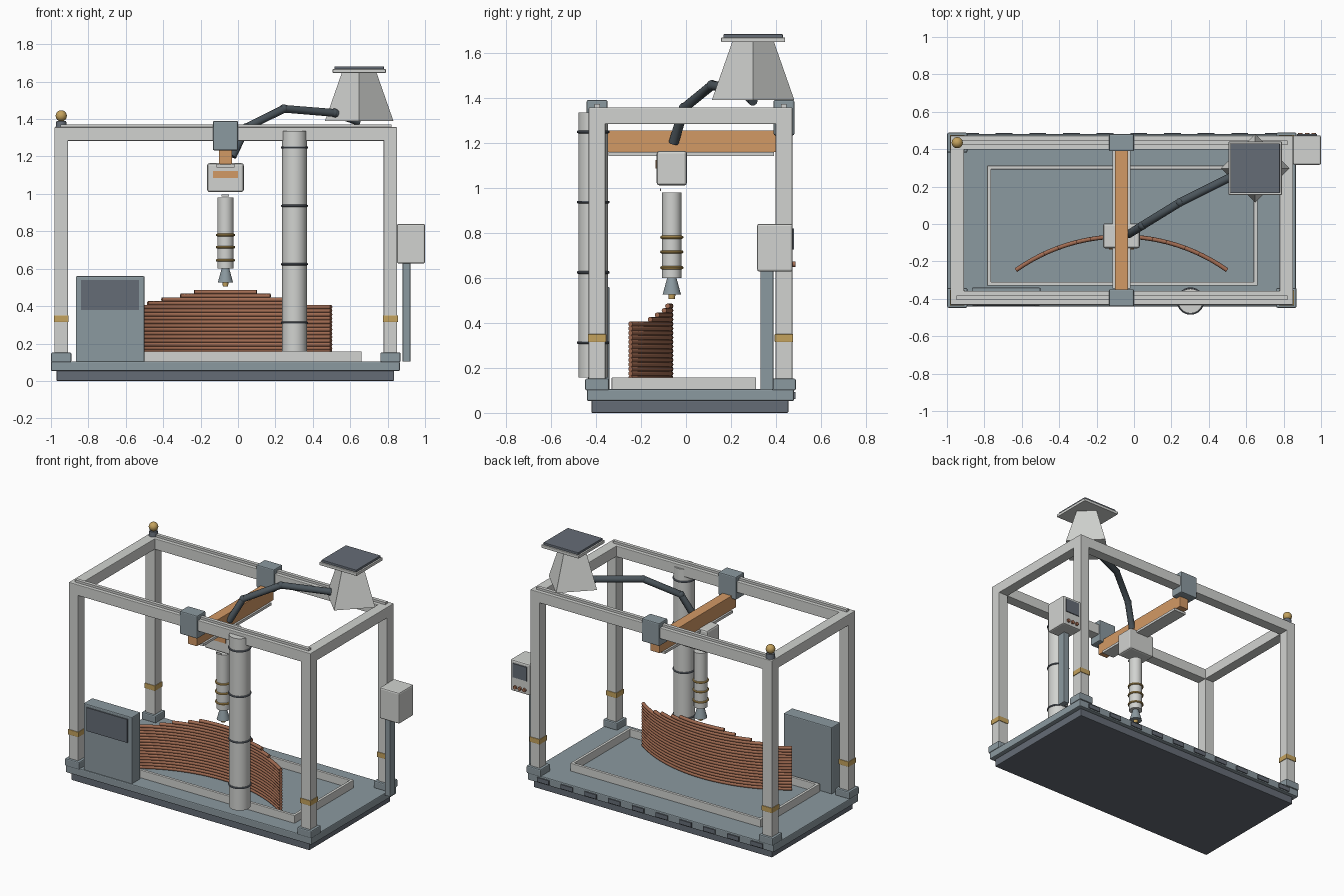
import bpy, bmesh, math
from mathutils import Vector

cube = bpy.data.objects.get("Cube")
if cube:
    bpy.data.objects.remove(cube, do_unlink=True)


def material(name, rgb):
    m = bpy.data.materials.new(name)
    m.use_nodes = True
    m.diffuse_color = (*rgb, 1)
    bsdf = m.node_tree.nodes["Principled BSDF"]
    bsdf.inputs["Base Color"].default_value = (*rgb, 1)
    bsdf.inputs["Roughness"].default_value = 0.6
    return m


PALE = material("pale grey paint", (0.64, 0.65, 0.63))
STEEL = material("blue grey steel", (0.26, 0.32, 0.35))
DARK = material("dark grey", (0.13, 0.15, 0.18))
HOSE = material("hose rubber", (0.07, 0.09, 0.105))
ORANGE = material("orange beam", (0.65, 0.32, 0.13))
GOLD = material("brass yellow", (0.55, 0.36, 0.11))
CLAY = material("printed clay", (0.36, 0.15, 0.085))


def make(name, bm, mat, smooth=False):
    bmesh.ops.recalc_face_normals(bm, faces=bm.faces)
    me = bpy.data.meshes.new(name)
    bm.to_mesh(me)
    bm.free()
    me.materials.append(mat)
    ob = bpy.data.objects.new(name, me)
    bpy.context.collection.objects.link(ob)
    if smooth:
        bpy.ops.object.select_all(action="DESELECT")
        ob.select_set(True)
        bpy.context.view_layer.objects.active = ob
        bpy.ops.object.shade_smooth_by_angle(angle=math.radians(40))
    return ob


def box(name, mat, x, y, z, bevel=0.0):
    """Box from (min, max) pairs, with an optional rounded edge."""
    bm = bmesh.new()
    bmesh.ops.create_cube(bm, size=1)
    for v in bm.verts:
        v.co = [(a + b) / 2 + c * (b - a) for (a, b), c in zip((x, y, z), v.co)]
    ob = make(name, bm, mat)
    if bevel:
        mod = ob.modifiers.new("bevel", "BEVEL")
        mod.width, mod.segments = bevel, 2
    return ob


def cone(name, mat, x, y, z, r1, r2, sides=32):
    """Cylinder or cone standing between two heights."""
    bm = bmesh.new()
    bmesh.ops.create_cone(bm, cap_ends=True, segments=sides, radius1=r1, radius2=r2, depth=z[1] - z[0])
    bmesh.ops.translate(bm, verts=bm.verts, vec=(x, y, (z[0] + z[1]) / 2))
    return make(name, bm, mat, sides > 8)


def ring(name, mat, x, y, z, radius, thick):
    """Round band built by joining a circle of small sections."""
    bm = bmesh.new()
    n, m = 32, 8
    vs = []
    for i in range(n):
        a = math.tau * i / n
        for j in range(m):
            b = math.tau * j / m
            r = radius + thick * math.cos(b)
            vs.append(bm.verts.new((x + r * math.cos(a), y + r * math.sin(a), z + thick * math.sin(b))))
    for i in range(n):
        for j in range(m):
            k, l = (i + 1) % n * m, (j + 1) % m
            bm.faces.new((vs[i * m + j], vs[k + j], vs[k + l], vs[i * m + l]))
    return make(name, bm, mat, True)


def tube(name, mat, points, radius, res=2):
    """Round tube along a polyline."""
    cu = bpy.data.curves.new(name, "CURVE")
    cu.dimensions = "3D"
    cu.bevel_depth, cu.bevel_resolution, cu.use_fill_caps = radius, res, True
    sp = cu.splines.new("POLY")
    sp.points.add(len(points) - 1)
    for p, co in zip(sp.points, points):
        p.co = (*co, 1)
    cu.materials.append(mat)
    ob = bpy.data.objects.new(name, cu)
    bpy.context.collection.objects.link(ob)
    return ob


def around(c, half):
    return (c - half, c + half)


# Base plinth, deck and vent plates along the back edge
box("base_plinth", DARK, (-0.97, 0.835), (-0.42, 0.455), (0, 0.055), 0.005)
box("base_deck", STEEL, (-1.0, 0.865), (-0.44, 0.48), (0.053, 0.105), 0.006)
for i in range(10):
    box("base_vent", DARK, around(-0.875 + i * 0.18, 0.045), (0.479, 0.487), (0.062, 0.092))

# Frame: posts, feet, brass bands
POST_X, POST_Y = (-0.945, 0.815), (-0.395, 0.435)
for px in POST_X:
    for py in POST_Y:
        box("frame_post", PALE, around(px, 0.036), around(py, 0.037), (0.1, 1.357), 0.004)
        box("post_foot", STEEL, around(px, 0.054), around(py, 0.053), (0.1, 0.152), 0.007)
        box("post_band", GOLD, around(px, 0.04), around(py, 0.041), (0.315, 0.35), 0.003)

# Frame: top rails, guide strips and carriages
for py in POST_Y:
    box("long_rail", PALE, POST_X, around(py, 0.037), (1.283, 1.357), 0.004)
    box("guide_strip", PALE, (-0.95, 0.82), around(py, 0.012), (1.355, 1.372))
    box("beam_carriage", STEEL, around(-0.067, 0.067), around(py, 0.046), (1.233, 1.39), 0.007)
for px in POST_X:
    box("cross_rail", PALE, around(px, 0.036), POST_Y, (1.283, 1.357), 0.004)

# Moving beam and its guide
box("moving_beam", ORANGE, around(-0.067, 0.035), (-0.40, 0.43), (1.158, 1.255), 0.003)
box("beam_guide", PALE, around(-0.067, 0.047), (-0.345, 0.39), (1.142, 1.159))

# Print head
HX, HY = -0.067, -0.063
box("print_head", PALE, around(HX, 0.098), around(HY, 0.067), (1.01, 1.164), 0.012)
box("head_stripe", ORANGE, around(HX, 0.066), (-0.136, -0.129), (1.085, 1.123))
box("head_tab", PALE, around(HX, 0.02), (-0.116, -0.11), (0.985, 0.997))
cone("extruder_barrel", PALE, HX, HY, (0.6, 0.98), 0.043, 0.043)
for z in (0.645, 0.715, 0.78):
    ring("barrel_band", GOLD, HX, HY, z, 0.045, 0.007)
cone("nozzle_skirt", STEEL, HX, HY, (0.525, 0.602), 0.041, 0.02)
cone("nozzle_tip", GOLD, HX, HY, (0.505, 0.527), 0.014, 0.016, 16)

# Print bed rim
BX, BY, RIM = (-0.785, 0.66), (-0.33, 0.312), 0.02
for y in BY:
    s = RIM if y < 0 else -RIM
    box("bed_rim_long", PALE, BX, sorted((y, y + s)), (0.1, 0.158), 0.003)
for x in BX:
    s = RIM if x < 0 else -RIM
    box("bed_rim_short", PALE, sorted((x, x + s)), BY, (0.1, 0.158), 0.003)

# Curved printed wall: full layers, then shorter ones on top
ARC, STEP, FULL = 0.977, 0.02, 15
halves = [0.565] * FULL + [0.415, 0.34, 0.24, 0.167]
for i, half in enumerate(halves):
    end = math.asin(half / ARC)
    n = 24
    path = []
    for k in range(n + 1):
        a = end * (2 * k / n - 1)
        path.append((HX + ARC * math.sin(a), -0.067 - ARC * (1 - math.cos(a)), 0.115 + i * STEP))
    tube("wall_layer", CLAY, path, 0.0115)

# Control cabinet with screen
box("control_cabinet", STEEL, (-0.867, -0.5), (-0.435, -0.34), (0.1, 0.56), 0.006)
box("cabinet_screen", DARK, (-0.84, -0.53), (-0.442, -0.434), (0.38, 0.54))

# Material column with clamp rings
CX, CY = 0.302, -0.412
cone("material_column", PALE, CX, CY, (0.158, 1.335), 0.066, 0.066)
for i in range(4):
    ring("column_ring", DARK, CX, CY, 0.312 + i * 0.312, 0.067, 0.006)

# Operator box on its stand, with screen and buttons on the back
box("operator_stand", STEEL, (0.88, 0.922), (0.33, 0.388), (0.103, 0.64), 0.004)
box("operator_box", PALE, (0.85, 1.0), (0.316, 0.474), (0.628, 0.84), 0.009)
box("operator_screen", DARK, (0.872, 0.978), (0.473, 0.48), (0.725, 0.82))
for i in range(3):
    bm = bmesh.new()
    bmesh.ops.create_cone(bm, cap_ends=True, segments=16, radius1=0.012, radius2=0.012, depth=0.014)
    for v in bm.verts:
        v.co = Vector((0.89 + i * 0.035 + v.co.x, 0.479 + v.co.z, 0.66 + v.co.y))
    make("operator_button", bm, CLAY, True)

# Signal beacon
cone("beacon_base", DARK, POST_X[0], POST_Y[1], (1.355, 1.39), 0.03, 0.026, 24)
bm = bmesh.new()
bmesh.ops.create_uvsphere(bm, u_segments=20, v_segments=12, radius=0.03)
for v in bm.verts:
    v.co = Vector((POST_X[0], POST_Y[1], 1.417)) + v.co
make("beacon_lamp", bm, GOLD, True)

# Hopper with its lid
FX, FY = 0.648, 0.298
cone("hopper", PALE, FX, FY, (1.39, 1.65), 0.183, 0.092, 4)
box("hopper_rim", PALE, around(FX, 0.142), around(FY, 0.142), (1.647, 1.667), 0.003)
box("hopper_lid", DARK, around(FX, 0.132), around(FY, 0.132), (1.665, 1.682), 0.003)

# Feed hose from the hopper to the head
HOSE_PATH = [(-0.03, -0.055, 1.2), (0.045, -0.008, 1.355), (0.245, 0.115, 1.455),
             (0.515, 0.25, 1.433), (0.648, 0.298, 1.385)]
tube("feed_hose", HOSE, HOSE_PATH, 0.022, 3)
for p in HOSE_PATH[1:4]:
    bm = bmesh.new()
    bmesh.ops.create_uvsphere(bm, u_segments=16, v_segments=10, radius=0.0235)
    bmesh.ops.translate(bm, verts=bm.verts, vec=p)
    make("hose_joint", bm, HOSE, True)
